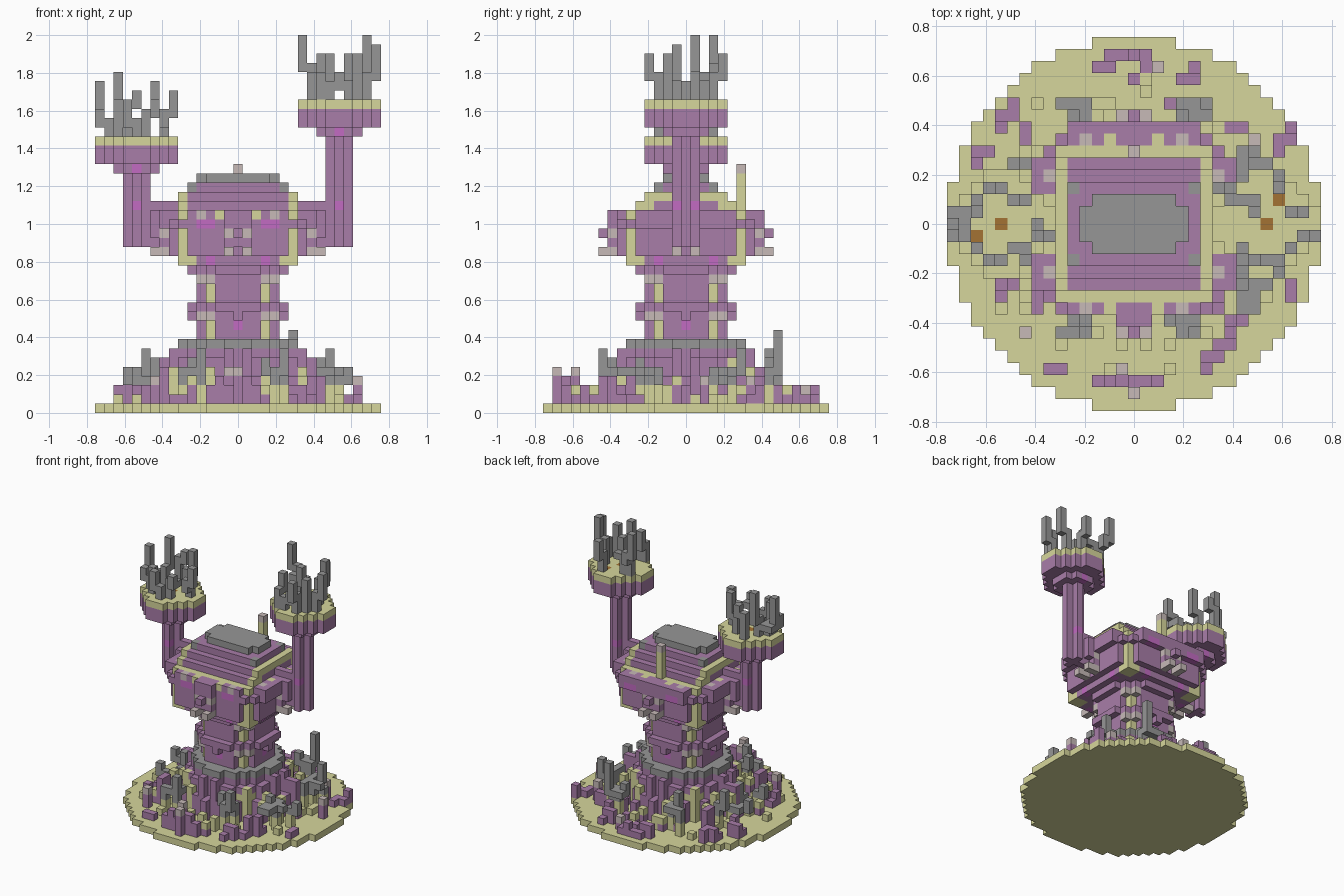
import bpy, bmesh, random
from mathutils import Vector

if "Cube" in bpy.data.objects:
    bpy.data.objects.remove(bpy.data.objects["Cube"])

U = 2 / 41          # block size
rng = random.Random(4)

# ---- materials ----
COLOURS = {
    "olive_stone": (0.84, 0.84, 0.61), "purple_block": (0.66, 0.49, 0.66),
    "grey_block": (0.59, 0.59, 0.59), "pale_block": (0.78, 0.73, 0.72),
    "magenta_block": (0.76, 0.42, 0.76), "brown_block": (0.64, 0.45, 0.2)}
OLIVE, PURPLE, GREY, PALE, MAGENTA, BROWN = range(6)
MATS = []
for name, rgb in COLOURS.items():
    m = bpy.data.materials.new(name)
    m.use_nodes = True
    col = [((c + 0.055) / 1.055) ** 2.4 for c in rgb] + [1]
    m.diffuse_color = col
    m.node_tree.nodes["Principled BSDF"].inputs["Base Color"].default_value = col
    MATS.append(m)


# ---- block helpers: a part is a dictionary of cell -> colour ----
def box(g, xs, ys, zs, c):
    for x in range(xs[0], xs[1] + 1):
        for y in range(ys[0], ys[1] + 1):
            for z in range(zs[0], zs[1] + 1):
                g[x, y, z] = c


def disc(g, cx, cy, r2, zs, c):
    r = int(r2 ** 0.5)
    for x in range(-r, r + 1):
        for y in range(-r, r + 1):
            if x * x + y * y <= r2:
                box(g, (cx + x,) * 2, (cy + y,) * 2, zs, c)


STEP = {"u": (0, 0, 1), "e": (1, 0, 0), "w": (-1, 0, 0), "n": (0, 1, 0), "s": (0, -1, 0)}


def walk(x, y, z, moves):
    """Cells met along a path of moves."""
    p = [(x, y, z)]
    for k in moves:
        p.append(tuple(a + b for a, b in zip(p[-1], STEP[k])))
    return p


def emit(name, g):
    """Make an object from the exposed block sides."""
    bm = bmesh.new()
    verts = {}
    for cell, c in g.items():
        for axis in range(3):
            for sign in (0, 1):
                nb = list(cell)
                nb[axis] += 2 * sign - 1
                if tuple(nb) in g:
                    continue
                loop = []
                for a, b in ((0, 0), (1, 0), (1, 1), (0, 1)):
                    k = list(cell)
                    k[axis] += sign
                    k[(axis + 1) % 3] += a
                    k[(axis + 2) % 3] += b
                    k = tuple(k)
                    if k not in verts:
                        verts[k] = bm.verts.new(Vector((k[0] - .5, k[1] - .5, k[2])) * U)
                    loop.append(verts[k])
                f = bm.faces.new(loop if sign else loop[::-1])
                f.material_index = c
    me = bpy.data.meshes.new(name)
    bm.to_mesh(me)
    bm.free()
    for m in MATS:
        me.materials.append(m)
    bpy.context.collection.objects.link(bpy.data.objects.new(name, me))


def four(x, y):
    """The same spot on the four sides."""
    return {(x, y), (-x, y), (x, -y), (-x, -y), (y, x), (-y, x), (y, -x), (-y, -x)}


def cross(g, a, d, zs, c):
    """Two crossing slabs, the same on all four sides."""
    box(g, (-a, a), (-d, d), zs, c)
    box(g, (-d, d), (-a, a), zs, c)


# ---- round ground slab ----
g = {}
disc(g, 0, 0, 237, (0, 0), OLIVE)
emit("ground_slab", g)

# ---- stepped plinth with buttresses ----
g = {}
disc(g, 0, 0, 58, (1, 3), PURPLE)
disc(g, 0, 0, 45, (4, 5), PURPLE)
disc(g, 0, 0, 37, (6, 6), PURPLE)
disc(g, 0, 0, 37, (7, 7), GREY)
for x, y in four(5, 5):
    box(g, (x, x), (y, y), (1, 5), OLIVE)
for x, y in four(3, 7) | four(4, 5):
    box(g, (x, x), (y, y), (1, 4), OLIVE)
for x, y in four(0, 8):
    box(g, (x, x), (y, y), (1, 3), PURPLE)
for x, y in four(1, 7):
    box(g, (x, x), (y, y), (1, 6), PURPLE)
for x in (-9, -8, 8, 9):
    box(g, (x, x), (1, 1), (1, 5), PURPLE)
emit("plinth", g)

# ---- column with olive corners and collars ----
g = {}
box(g, (-3, 3), (-3, 3), (8, 16), OLIVE)
cross(g, 2, 4, (8, 16), PURPLE)
cross(g, 2, 5, (11, 11), PURPLE)
cross(g, 2, 5, (15, 15), PURPLE)
for x, y in four(3, 4):
    g[x, y, 11] = g[x, y, 15] = PURPLE
    g[x, y, 10] = g[x, y, 14] = PALE
for x, y in four(0, 5):
    g[x, y, 10] = PURPLE
for x, y in four(0, 4):
    g[x, y, 9] = MAGENTA
emit("column", g)

# ---- main body: olive corners, bulging purple sides ----
g = {}
box(g, (-6, 6), (-6, 6), (16, 20), PURPLE)
box(g, (-6, 6), (-6, 6), (21, 21), OLIVE)
for sx in (-1, 1):
    for sy in (-1, 1):
        for x in (5, 6):
            for y in (5, 6):
                box(g, (sx * x,) * 2, (sy * y,) * 2, (16, 19), OLIVE)
for a, d, z0, z1 in ((5, 7, 17, 21), (6, 7, 20, 20), (1, 8, 18, 21)):
    for s in (-1, 1):
        for far in range(7, d + 1):
            box(g, (-a, a), (s * far,) * 2, (z0, z1), PURPLE)
            box(g, (s * far,) * 2, (-a, a), (z0, z1), PURPLE)
box(g, (-5, 5), (8, 8), (20, 21), PURPLE)
for x in (-8, 8):
    box(g, (x, x), (-5, 5), (20, 21), PURPLE)
for x, y in four(0, 9):
    g[x, y, 19] = PURPLE
for x, y in four(1, 8) | four(1, 9):
    g[x, y, 17] = PALE
for x in (-4, -3, 3, 4):
    g[x, -7, 20] = g[x, 8, 20] = MAGENTA
for x, y in four(3, 6):
    g[x, y, 16] = MAGENTA
for x, y in four(4, 7):
    g[x, y, 21] = PALE
for x, y in four(1, 8):
    g[x, y, 19] = PALE
for x, y in four(2, 7):
    g[x, y, 21] = OLIVE
emit("body", g)

# ---- gabled roof with olive gable edges, and rear post ----
g = {}
box(g, (-6, 6), (-5, 5), (22, 22), PURPLE)
box(g, (-6, 6), (-4, 4), (23, 23), PURPLE)
for x in (-6, 6):
    for y in (-5, -4, 4, 5):
        g[x, y, 22] = OLIVE
    box(g, (x, x), (-4, 4), (23, 23), OLIVE)
box(g, (-5, 5), (-3, 3), (24, 24), PURPLE)
for x in (-5, 5):
    for y in (-3, 3):
        g[x, y, 24] = GREY
box(g, (-4, 4), (-1, 1), (25, 25), GREY)
box(g, (-3, 3), (-2, 2), (25, 25), GREY)
emit("roof", g)
g = {}
box(g, (0, 0), (6, 6), (22, 25), OLIVE)
g[0, 6, 26] = PALE
emit("rear_post", g)

# ---- raised arms, cross-shaped in section, carrying round platforms ----
for name, s, top, marker in (("right", -1, 27, (-13, -1)), ("left", 1, 31, (12, 2))):
    g = {}
    for a in range(7, 13):
        box(g, (s * a,) * 2, (0, 0), (18, 22 if a < 10 else top - 1), PURPLE)
        if a < 10:
            box(g, (s * a,) * 2, (-1, 1), (19, 21), PURPLE)
    box(g, (s * 11,) * 2, (-1, 1), (18, top - 1), PURPLE)
    disc(g, s * 11, 0, 5, (top - 1, top - 1), PURPLE)
    for y in (-1, 1):
        g[s * 11, y, 22] = g[s * 11, 2 * y, top - 1] = MAGENTA
    emit(name + "_arm", g)
    g = {}
    disc(g, s * 11, 0, 17, (top, top + 1), PURPLE)
    disc(g, s * 11, 0, 17, (top + 2, top + 2), OLIVE)
    g[s * 11, 0, top + 2] = g[(*marker, top + 2)] = BROWN
    emit(name + "_platform", g)

# ---- branching grey plants on the platforms ----
PLANTS = {
    "right": (30, ((-14, 0, "uwuuuu"), (-13, 1, "uunuuuu"), (-12, 3, "uuueu"),
                   (-11, -3, "uwuu"), (-10, 2, "uueuuu"), (-8, 0, "usueuu"),
                   (-10, -2, "uuesu"), (-13, -2, "uuu"), (-14, 0, "uwnes"),
                   (-14, -1, "uwu"))),
    "left": (34, ((8, 2, "uunuwuuu"), (9, -3, "uunuu"), (10, -3, "ueu"),
                  (12, -3, "uusuu"), (13, 1, "uuueuuu"), (14, -1, "uueuuu"),
                  (12, 3, "uunuu"), (13, -2, "uuuu"), (9, 2, "uuesuu")))}
for name, (z, stems) in PLANTS.items():
    g = {}
    for x, y, moves in stems:
        for cell in walk(x, y, z, moves):
            g[cell] = GREY
    emit(name + "_platform_plants", g)

# ---- branching grey plants rooted in olive blocks on the ground ----
g = {}
for x, y, moves in ((6, 9, "uuunuuuu"), (5, 9, "uuunwsu"), (-6, 10, "uuueesw"),
                    (-4, 9, "uuuwuu"), (-6, -9, "uuueeuu"), (-4, -9, "uuunwu"),
                    (4, -9, "uuueuu"), (5, -8, "uuuwwu"), (9, 5, "uuuneuu"),
                    (11, 5, "uuwsw"), (10, -5, "uuusswnnu"), (9, -4, "uuuese"),
                    (11, -3, "uueu"), (-9, 5, "uuuwuu"), (-10, 3, "uuwswu"),
                    (-10, -3, "uuwu"), (-9, -1, "uunuu"), (9, 3, "uuunee")):
    for cell in walk(x, y, 1, moves):
        g[cell] = GREY if cell[2] > 2 else OLIVE
emit("ground_plants", g)

# ---- broken outer walls: path along the ground, height ----
g = {}
for x, y, moves, h in ((-3, -13, "eeeee", 3), (-7, -12, "e", 2), (6, -12, "nene", 2),
                       (-3, 13, "enee", 2), (1, 13, "n", 2), (4, 12, "en", 2),
                       (-11, 8, "nen", 2), (-13, 5, "ne", 2), (12, 6, "nen", 2),
                       (-11, -6, "ne", 2), (13, -6, "n", 1), (8, -9, "ne", 3),
                       (-9, 7, "n", 4), (-8, -7, "n", 4), (8, 8, "e", 3)):
    for a, b, z in walk(x, y, 1, moves):
        box(g, (a, a), (b, b), (1, rng.randint(max(1, h - 1), h)), PURPLE)
for x, y, z in ((0, -14, 4), (-1, -12, 4), (2, 13, 2), (13, 2, 3), (-9, -9, 3), (10, 7, 3)):
    box(g, (x, x), (y, y), (1, z), PURPLE)
    g[x, y, z] = PALE
emit("broken_walls", g)

# ---- loose rubble, lower further out ----
g = {}
for x in range(-14, 15):
    for y in range(-14, 15):
        r = (x * x + y * y) ** 0.5
        if 7.6 < r < 13.4 and rng.random() < 0.6 - 0.035 * r:
            h = rng.randint(1, 4 if r < 9.5 else 2)
            box(g, (x, x), (y, y), (1, h), rng.choice((PURPLE, PURPLE, OLIVE)))
            if rng.random() < 0.75:
                g[x, y, h] = OLIVE
emit("rubble", g)
